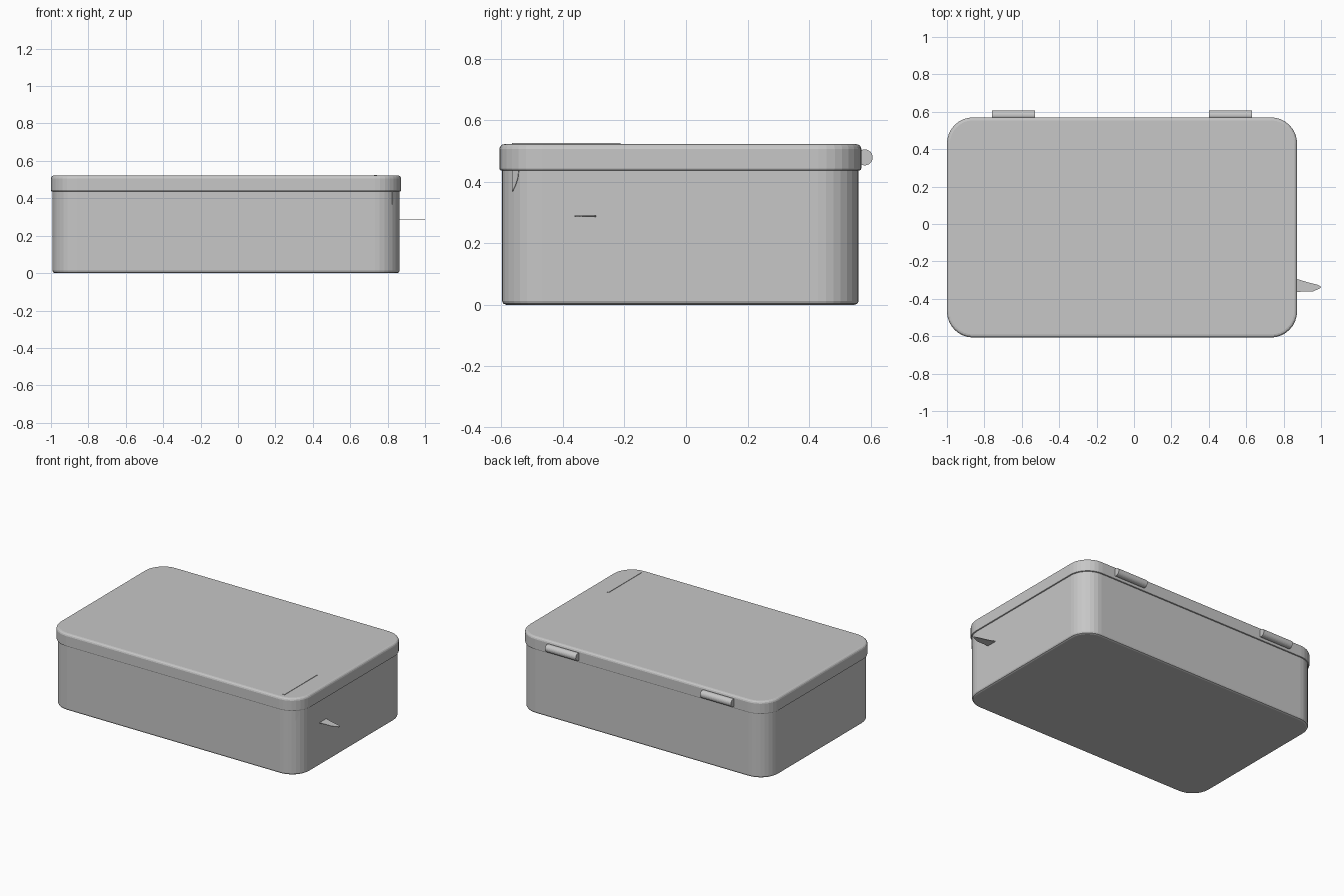
import bpy, bmesh, math
from mathutils import Matrix, Vector

if "Cube" in bpy.data.objects:
    bpy.data.objects.remove(bpy.data.objects["Cube"])

grey = bpy.data.materials.new("plain_grey")
grey.diffuse_color = (0.57, 0.57, 0.57, 1)
grey.use_nodes = True
grey.node_tree.nodes["Principled BSDF"].inputs["Base Color"].default_value = grey.diffuse_color
CENTRE = Vector((-0.064, -0.0185))


def finish(bm, name):
    bmesh.ops.recalc_face_normals(bm, faces=bm.faces)
    mesh = bpy.data.meshes.new(name)
    bm.to_mesh(mesh)
    bm.free()
    mesh.materials.append(grey)
    obj = bpy.data.objects.new(name, mesh)
    bpy.context.collection.objects.link(obj)
    return obj


def rounded_rect(hx, hy, r, segs=8):
    pts = []
    for i, (sx, sy) in enumerate([(1, 1), (-1, 1), (-1, -1), (1, -1)]):
        for k in range(segs + 1):
            a = math.pi / 2 * (i + k / segs)
            pts.append((CENTRE.x + sx * (hx - r) + r * math.cos(a),
                        CENTRE.y + sy * (hy - r) + r * math.sin(a)))
    return pts


def tray(name, hx, hy, r, profile):
    """Stack rounded rectangles from (height, inset) pairs and cap both ends."""
    bm = bmesh.new()
    rings = [[bm.verts.new((x, y, z)) for x, y in rounded_rect(hx - d, hy - d, r - d)]
             for z, d in profile]
    n = len(rings[0])
    for low, high in zip(rings, rings[1:]):
        for i in range(n):
            j = (i + 1) % n
            bm.faces.new((low[i], low[j], high[j], high[i]))
    bm.faces.new(rings[0][::-1])
    bm.faces.new(rings[-1])
    return finish(bm, name)


def plate(name, outline, depth):
    """Extrude a flat 3D outline by the depth vector."""
    bm = bmesh.new()
    face = bm.faces.new([bm.verts.new(p) for p in outline])
    out = bmesh.ops.extrude_face_region(bm, geom=[face], use_keep_orig=True)
    verts = [g for g in out["geom"] if isinstance(g, bmesh.types.BMVert)]
    bmesh.ops.translate(bm, verts=verts, vec=Vector(depth))
    return finish(bm, name)


# Box body and its overhanging lid
tray("box_body", 0.928, 0.580, 0.132,
     [(0, 0.013), (0.004, 0.004), (0.013, 0), (0.445, 0)])
tray("box_lid", 0.936, 0.5885, 0.14,
     [(0.436, 0.007), (0.438, 0.002), (0.443, 0), (0.507, 0),
      (0.515, 0.003), (0.520, 0.008), (0.522, 0.016)])

# Hinge barrels on the back edge of the lid
for side, x in (("left", -0.645), ("right", 0.515)):
    bm = bmesh.new()
    bmesh.ops.create_cone(bm, cap_ends=True, segments=24, radius1=0.026,
                          radius2=0.026, depth=0.23,
                          matrix=Matrix.Translation((x, 0.581, 0.479))
                          @ Matrix.Rotation(math.pi / 2, 4, 'Y'))
    finish(bm, side + "_hinge")

# Thin pointed blade out of the right wall
plate("side_blade",
      [(x, y, 0.286) for x, y in [(0.85, -0.288), (0.93, -0.312), (0.985, -0.326),
                                  (1.0, -0.336), (0.995, -0.344), (0.955, -0.361),
                                  (0.85, -0.363)]], (0, 0, 0.004))

# Small tapering tab on the front right corner, under the lid
start, along = Vector((0.826, -0.565)), Vector((0.016, 0.022))
plate("corner_tab",
      [(*(start + along * t), z) for t, z in [(0, 0.446), (0, 0.368), (0.4, 0.385),
                                              (0.8, 0.41), (1, 0.446)]],
      (-0.012, 0.008, 0))

# Narrow strip lying on the lid
plate("lid_strip", [(x, y, 0.520) for x, y in [(0.728, -0.565), (0.744, -0.565),
                                               (0.744, -0.213), (0.728, -0.213)]],
      (0, 0, 0.005))
